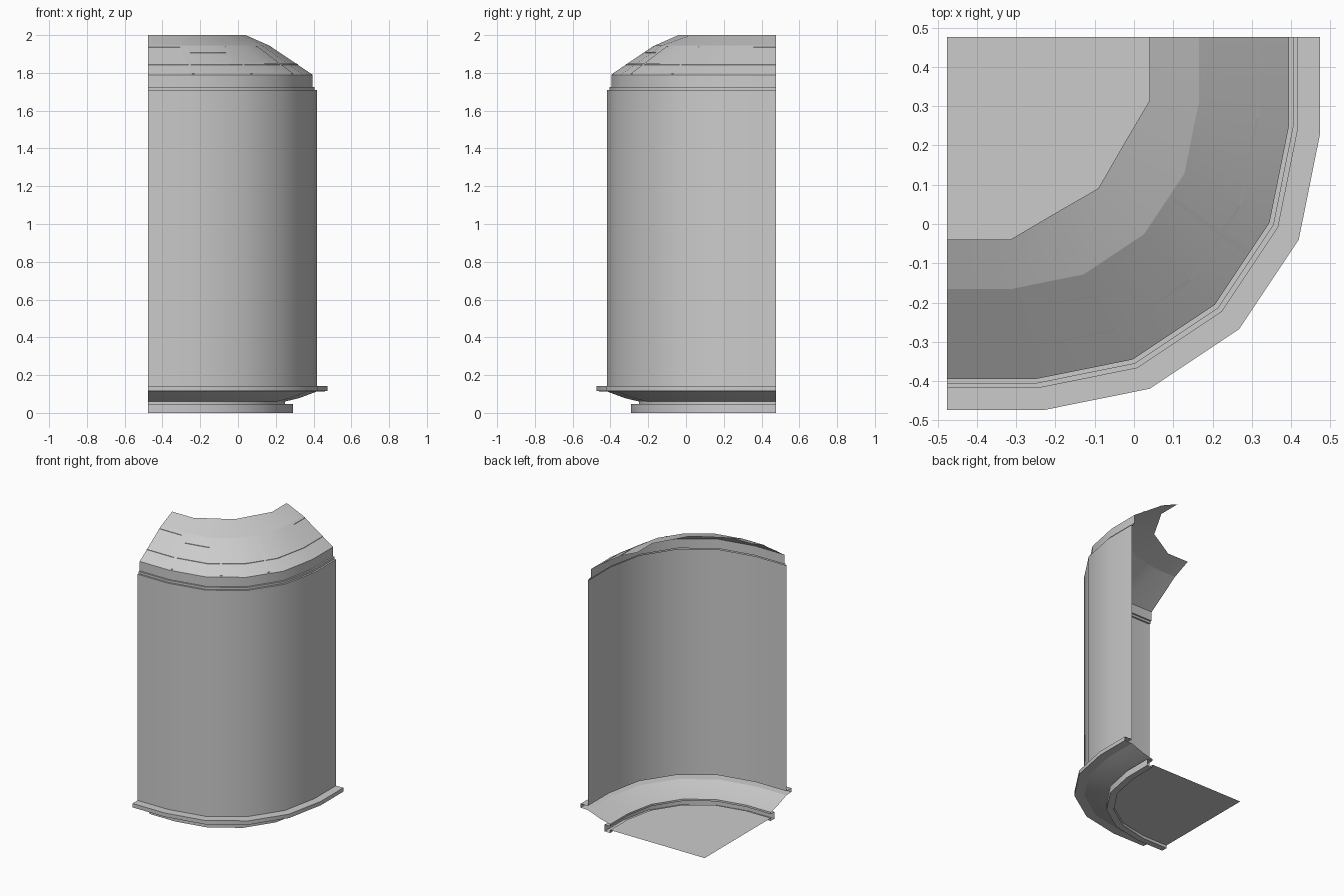
import bpy
import bmesh
import math

cube = bpy.data.objects.get("Cube")
if cube:
    bpy.data.objects.remove(cube, do_unlink=True)

grey = bpy.data.materials.new("light_grey")
grey.use_nodes = True
grey.diffuse_color = (0.6, 0.6, 0.6, 1)
grey.node_tree.nodes["Principled BSDF"].inputs["Base Color"].default_value = (0.6, 0.6, 0.6, 1)

AXIS = 0.477  # quarter-shell axis stands at (-AXIS, AXIS)


def quarter(half):
    """Mirror half a quarter outline across its diagonal."""
    return half + [(v, u) for u, v in reversed(half[:-1])]


ROUND = quarter([(0, 1), (0.26, 1), (0.543, 0.943), (0.783, 0.783)])
FLAT = quarter([(0, 1), (0.313, 1), (0.53, 0.872), (0.747, 0.747)])
STEPS = list(range(len(ROUND)))


def place(s, r, z, shape=ROUND):
    """Point at outline position s, size r and height z."""
    i = min(int(s), len(shape) - 2)
    t = s - i
    (u0, v0), (u1, v1) = shape[i], shape[i + 1]
    u, v = u0 + (u1 - u0) * t, v0 + (v1 - v0) * t
    return (-AXIS + r * u, AXIS - r * v, z)


def loft(name, profile, steps=STEPS, smooth=True):
    """Sweep a profile of (size, height, optional outline) round the axis."""
    bm = bmesh.new()
    rows = [[bm.verts.new(place(s, *p)) for p in profile] for s in steps]
    for a, b in zip(rows, rows[1:]):
        for k in range(len(profile) - 1):
            bm.faces.new((a[k], b[k], b[k + 1], a[k + 1]))
    bmesh.ops.remove_doubles(bm, verts=bm.verts, dist=0.0001)
    mesh = bpy.data.meshes.new(name)
    bm.to_mesh(mesh)
    bm.free()
    mesh.materials.append(grey)
    obj = bpy.data.objects.new(name, mesh)
    bpy.context.collection.objects.link(obj)
    if smooth:
        bpy.ops.object.select_all(action="DESELECT")
        obj.select_set(True)
        bpy.context.view_layer.objects.active = obj
        bpy.ops.object.shade_smooth_by_angle(angle=math.radians(30))
    return obj


# Base: recessed floor, foot ring and groove
loft("floor", [(0, 0.02), (0.725, 0.02)])
loft("foot_ring", [(0.725, 0.02), (0.725, 0), (0.767, 0), (0.767, 0.047),
                   (0.725, 0.047), (0.725, 0.06)])

# Flare and projecting rim
loft("base_flare", [(0.725, 0.06), (0.80, 0.078), (0.894, 0.113)])
loft("base_rim", [(0.894, 0.113), (0.951, 0.115), (0.951, 0.142), (0.895, 0.142)])

# Wall and the step at its top
loft("wall", [(0.895, 0.142), (0.895, 1.71)])
loft("wall_step", [(0.895, 1.71), (0.883, 1.71), (0.883, 1.725), (0.872, 1.725)])

# Sloping cap
loft("cap_band", [(0.872, 1.725), (0.872, 1.79)])
loft("lower_cap", [(0.872, 1.79), (0.642, 1.945)])
loft("upper_cap", [(0.642, 1.945), (0.517, 2.0, FLAT)])


def slope(r, lift=0.0):
    """Profile point on the lower cap."""
    return (r, 1.79 + (0.872 - r) * 0.155 / 0.23 + lift)


def rib(name, outer, inner, steps):
    """Slim raised strip on the lower cap."""
    loft(name, [slope(outer), slope(outer, 0.003), slope(inner, 0.003), slope(inner)],
         steps, False)


# Slim joint ribs on the cap
rib("hoop_rib", 0.795, 0.789, STEPS)
for side, ends in (("front", (0, 1)), ("side", (5.3, 6))):
    rib(side + "_upper_rib", 0.658, 0.654, ends)
rib("short_hoop_rib", 0.70, 0.697, (1.2, 2, 2.2))
for n, s in enumerate((1.06, 2.38, 3.62)):
    rib("spoke_rib_%d" % (n + 1), 0.865, 0.652, (s - 0.03, s + 0.03))
